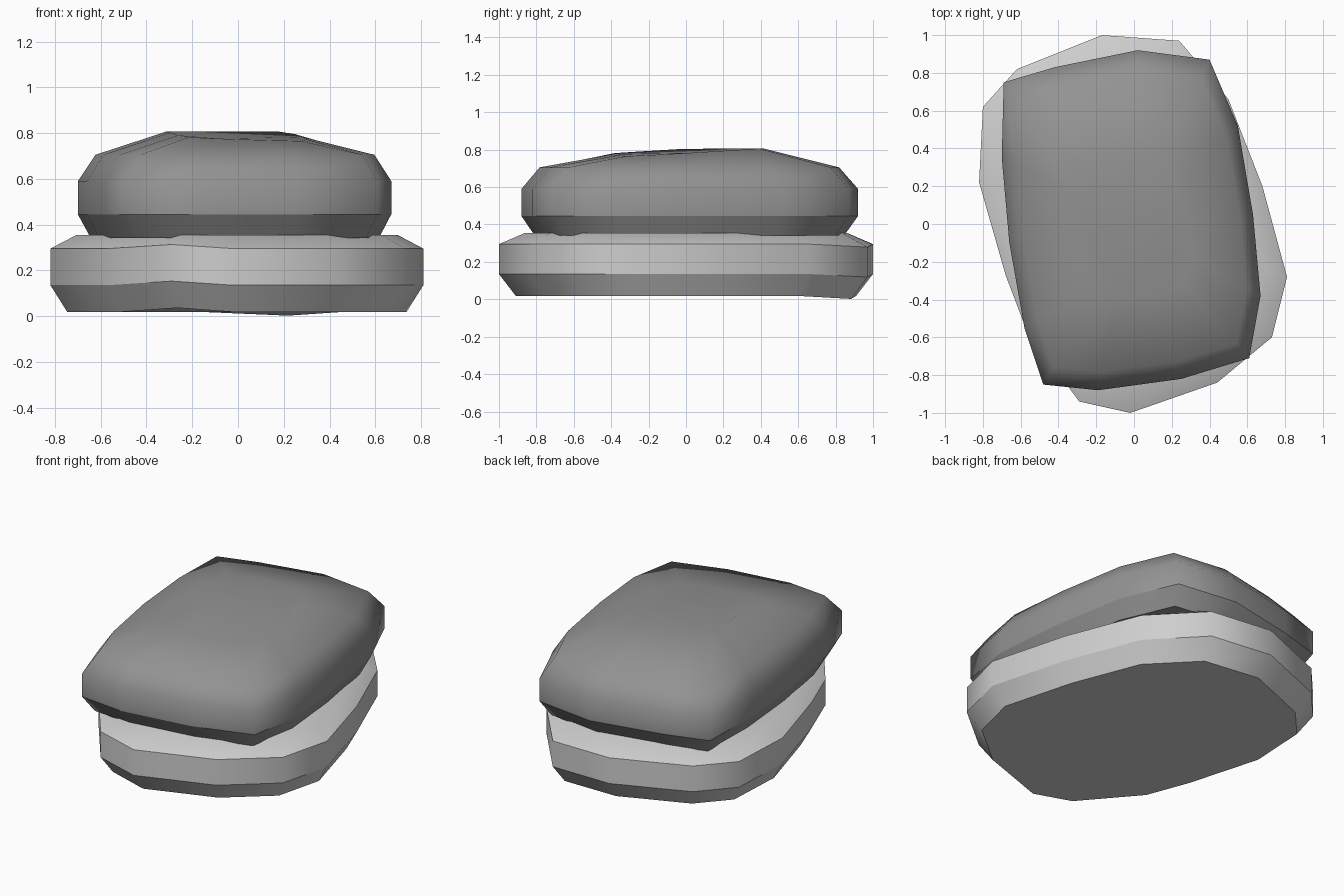
import bpy
import bmesh

cube = bpy.data.objects.get("Cube")
if cube:
    bpy.data.objects.remove(cube)


def material(name, value):
    mat = bpy.data.materials.new(name)
    mat.use_nodes = True
    colour = (value, value, value, 1)
    mat.diffuse_color = colour
    mat.node_tree.nodes["Principled BSDF"].inputs["Base Color"].default_value = colour
    return mat


def stone(name, outline, levels, sharp_rings, mat, height):
    """Stack scaled copies of an outline; height() adjusts each vertex."""
    bm = bmesh.new()
    rings = []
    for i, (scale, z) in enumerate(levels):
        rings.append([bm.verts.new((x * scale, y * scale, height(i, x, y, z)))
                      for x, y in outline])
    n = len(outline)
    for low, high in zip(rings, rings[1:]):
        for k in range(n):
            j = (k + 1) % n
            bm.faces.new((low[k], low[j], high[j], high[k]))
    bm.faces.new(rings[0][::-1])
    bm.faces.new(rings[-1])
    bmesh.ops.recalc_face_normals(bm, faces=bm.faces)
    for face in bm.faces:
        face.smooth = True
    for r in sharp_rings:
        for k in range(n):
            bm.edges.get((rings[r][k], rings[r][(k + 1) % n])).smooth = False
    mesh = bpy.data.meshes.new(name)
    bm.to_mesh(mesh)
    bm.free()
    mesh.materials.append(mat)
    obj = bpy.data.objects.new(name, mesh)
    bpy.context.collection.objects.link(obj)
    return obj


# Lower stone: wide, flat, with bevelled rims
lower_outline = [(-0.17, 1.0), (-0.62, 0.82), (-0.80, 0.62), (-0.82, 0.22),
                 (-0.68, -0.27), (-0.57, -0.56), (-0.29, -0.94), (-0.02, -1.0),
                 (0.44, -0.84), (0.73, -0.60), (0.81, -0.28), (0.68, 0.20),
                 (0.50, 0.66), (0.24, 0.97)]


def lower_height(level, x, y, z):
    if level < 3 and x == -0.29:
        return z + 0.018
    if level < 3 and x == 0.24:
        return z - 0.016
    return z


stone("lower_stone", lower_outline,
      [(0.91, 0.018), (1, 0.135), (1, 0.295), (0.86, 0.355)],
      (0, 1, 2), material("light grey", 0.62), lower_height)

# Upper stone: rounded, with a domed top sloping to the front right
upper_outline = [(0.02, 0.92), (-0.42, 0.83), (-0.69, 0.75), (-0.70, 0.35),
                 (-0.66, -0.10), (-0.58, -0.55), (-0.48, -0.85), (-0.19, -0.88),
                 (0.25, -0.82), (0.61, -0.71), (0.67, -0.38), (0.63, 0.05),
                 (0.55, 0.52), (0.40, 0.87)]


def upper_height(level, x, y, z):
    if level == 4:
        return min(z, z - 0.013 + 0.024 * y - 0.018 * x)
    return z


stone("upper_stone", upper_outline,
      [(0.92, 0.342), (1, 0.445), (1, 0.59), (0.89, 0.705), (0.45, 0.806)],
      (0, 1), material("mid grey", 0.29), upper_height)
